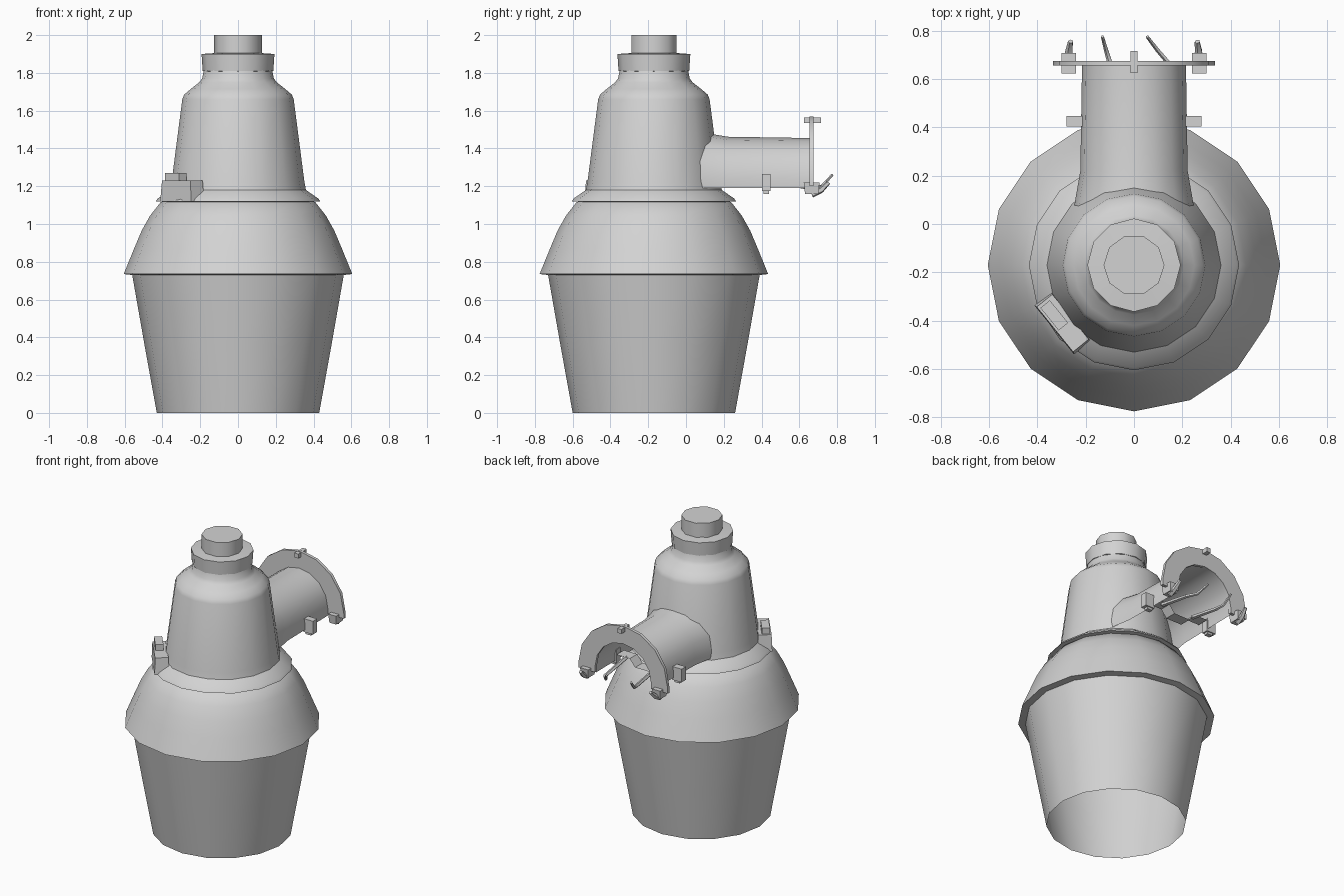
import bpy, bmesh, math
from mathutils import Vector, Matrix

if "Cube" in bpy.data.objects:
    bpy.data.objects.remove(bpy.data.objects["Cube"])

AXIS_Y = -0.17          # the lamp body's vertical axis


def material(name, rgb):
    m = bpy.data.materials.new(name)
    m.diffuse_color = (*rgb, 1)
    m.use_nodes = True
    m.node_tree.nodes["Principled BSDF"].inputs["Base Color"].default_value = m.diffuse_color
    return m


GREY = material("light_grey_metal", (0.65, 0.65, 0.65))


def finish(name, bm, angle=40, fix=True):
    if fix:
        bmesh.ops.recalc_face_normals(bm, faces=bm.faces[:])
    me = bpy.data.meshes.new(name)
    bm.to_mesh(me)
    bm.free()
    ob = bpy.data.objects.new(name, me)
    bpy.context.collection.objects.link(ob)
    me.materials.append(GREY)
    bpy.ops.object.select_all(action='DESELECT')
    ob.select_set(True)
    bpy.context.view_layer.objects.active = ob
    bpy.ops.object.shade_smooth_by_angle(angle=math.radians(angle))
    return ob


def lathe(name, profile, sides, cap_top=False, turn=0.0):
    """Revolve (radius, z) points around the body axis; ends stay open."""
    bm = bmesh.new()
    rings = []
    for r, z in profile:
        rings.append([bm.verts.new((r * math.cos(turn + math.tau * i / sides),
                                    AXIS_Y + r * math.sin(turn + math.tau * i / sides), z))
                      for i in range(sides)])
    for a, b in zip(rings, rings[1:]):
        for i in range(sides):
            j = (i + 1) % sides
            bm.faces.new((a[i], a[j], b[j], b[i]))
    if cap_top:
        bm.faces.new(rings[-1])
    return finish(name, bm, fix=False)


def box(name, center, size, rot=0.0, top=1.0):
    """Box turned about z; top scales the upper face."""
    bm = bmesh.new()
    bmesh.ops.create_cube(bm, size=1)
    for v in bm.verts:
        k = top if v.co.z > 0 else 1
        v.co = Vector((v.co.x * size[0] * k, v.co.y * size[1] * k, v.co.z * size[2]))
    bm.transform(Matrix.Translation(center) @ Matrix.Rotation(rot, 4, 'Z'))
    return finish(name, bm)


def arch(w, y, foot=1.19, mid=1.24, n=8):
    """Upside-down U section in the xz plane."""
    pts = [(-w, y, foot)]
    pts += [(-w * math.cos(math.pi * i / n), y, mid + w * math.sin(math.pi * i / n))
            for i in range(n + 1)]
    return pts + [(w, y, foot)]


def skin(name, sections, closed=False):
    bm = bmesh.new()
    rows = [[bm.verts.new(p) for p in s] for s in sections]
    pairs = list(zip(rows, rows[1:]))
    if closed:
        pairs.append((rows[-1], rows[0]))
    for a, b in pairs:
        for i in range(len(a) - 1):
            bm.faces.new((a[i], a[i + 1], b[i + 1], b[i]))
    if closed:
        bm.faces.new([r[0] for r in rows])
        bm.faces.new([r[-1] for r in rows])
    return finish(name, bm)


def rod(name, points, r, sides=5):
    """Bent tapering prong along a path."""
    bm = bmesh.new()
    rows = []
    for k, p in enumerate(points):
        t = Vector(points[min(k + 1, len(points) - 1)]) - Vector(points[max(k - 1, 0)])
        q = t.to_track_quat('Z', 'Y')
        rr = r * (1 - 0.5 * k / (len(points) - 1))
        rows.append([bm.verts.new(Vector(p) + q @ Vector((rr * math.cos(math.tau * i / sides),
                     rr * math.sin(math.tau * i / sides), 0))) for i in range(sides)])
    for a, b in zip(rows, rows[1:]):
        for i in range(sides):
            j = (i + 1) % sides
            bm.faces.new((a[i], a[j], b[j], b[i]))
    bm.faces.new(rows[0])
    bm.faces.new(rows[-1])
    return finish(name, bm)


# Lamp body, from the open refractor at the bottom up to the light sensor
lathe("refractor_cup", [(0.43, 0.0), (0.495, 0.36), (0.56, 0.73)], 16)
lathe("hood", [(0.56, 0.73), (0.605, 0.735), (0.595, 0.76), (0.55, 0.87), (0.51, 0.965),
               (0.465, 1.045), (0.41, 1.115), (0.35, 1.13)], 16)
lathe("housing", [(0.36, 1.115), (0.435, 1.12), (0.425, 1.135), (0.36, 1.18), (0.352, 1.22),
                  (0.295, 1.66), (0.285, 1.685), (0.25, 1.715), (0.205, 1.75), (0.19, 1.77),
                  (0.18, 1.82)], 16)
lathe("sensor_collar", [(0.17, 1.805), (0.187, 1.81), (0.193, 1.9), (0.12, 1.905)], 12)
lathe("sensor_cap", [(0.126, 1.89), (0.126, 2.0)], 10, cap_top=True)

# Latch on the front left of the housing rim
turn = math.radians(219)
box("latch_block", (-0.295, -0.41, 1.175), (0.09, 0.26, 0.11), turn, 0.92)
box("latch_knob", (-0.33, -0.378, 1.245), (0.05, 0.12, 0.05), turn)

# Arm: open channel running back to an arched mounting flange
skin("arm_channel", [arch(0.25, 0.06), arch(0.222, 0.22), arch(0.215, 0.66)])
skin("mounting_flange", [arch(0.21, 0.655, 1.2), arch(0.335, 0.655, 1.2, 1.235),
                         arch(0.335, 0.675, 1.2, 1.235), arch(0.21, 0.675, 1.2)], closed=True)
box("flange_top_tab", (0, 0.67, 1.55), (0.03, 0.09, 0.03))

# Pole clamp strap inside the channel
skin("pole_clamp", [[(-0.2, y, 1.24), (-0.1, y, 1.24), (-0.06, y, 1.19), (0.06, y, 1.19),
                     (0.1, y, 1.24), (0.2, y, 1.24)] for y in (0.38, 0.46)])

# Mirrored clamp bolts, flange feet and prongs
for side, s in (("left", -1), ("right", 1)):
    box(f"clamp_bolt_{side}", (s * 0.245, 0.425, 1.22), (0.07, 0.045, 0.09))
    box(f"clamp_bolt_end_{side}", (s * 0.24, 0.425, 1.175), (0.04, 0.03, 0.03))
    box(f"flange_foot_{side}", (s * 0.27, 0.665, 1.19), (0.05, 0.07, 0.06), 0, 1.2)
    rod(f"foot_hook_{side}", [(s * 0.27, 0.665, 1.16), (s * 0.268, 0.715, 1.18),
                              (s * 0.262, 0.755, 1.22)], 0.022)
for side, x0, x1 in (("left", -0.1, -0.13), ("right", 0.14, 0.055)):
    rod(f"clamp_prong_{side}", [(x0, 0.44, 1.23), (x0, 0.67, 1.19), ((x0 + x1) / 2, 0.72, 1.2),
                                (x1, 0.775, 1.26)], 0.014)
